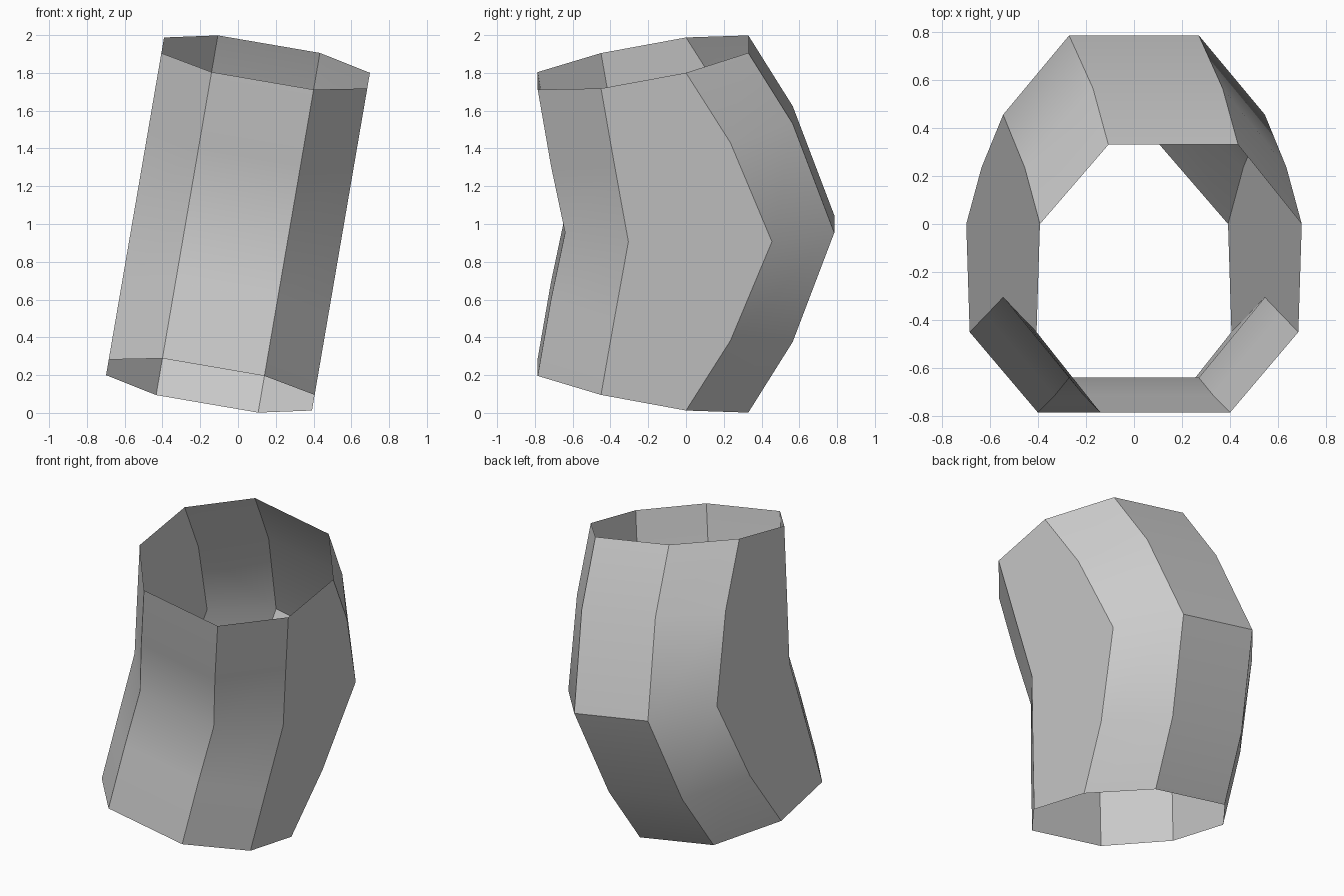
import bpy
import bmesh
import math
from mathutils import Matrix

cube = bpy.data.objects.get("Cube")
if cube:
    bpy.data.objects.remove(cube, do_unlink=True)

# One plain grey material
grey = bpy.data.materials.new("plain grey")
grey.use_nodes = True
colour = (0.6, 0.6, 0.6, 1)
grey.diffuse_color = colour
grey.node_tree.nodes["Principled BSDF"].inputs["Base Color"].default_value = colour

# Lengthwise edges from front to back: half width, then (y, height)
# at the elbow, halfway up and at the rim
INNER, OUTER = 0.274, 0.553
EDGES = [
    (INNER, [(-0.64, 0), (-0.715, 0.36), (-0.785, 0.769)]),
    (OUTER, [(-0.305, 0), (-0.38, 0.42), (-0.45, 0.823)]),
    (OUTER, [(0.455, 0), (0.235, 0.532), (0, 0.907)]),
    (INNER, [(0.785, 0), (0.565, 0.586), (0.33, 0.966)]),
]


def ring(bm, level):
    """Octagon at a level; negative levels mirror the upper half."""
    sign = -1 if level < 0 else 1
    right = [(w, *pts[abs(level)]) for w, pts in EDGES]
    left = [(-x, y, z) for x, y, z in reversed(right)]
    return [bm.verts.new((x, y, sign * z)) for x, y, z in right + left]


# Bent, open eight-sided tube
bm = bmesh.new()
rings = [ring(bm, level) for level in range(-2, 3)]
for low, high in zip(rings, rings[1:]):
    for i in range(8):
        j = (i + 1) % 8
        bm.faces.new((low[i], low[j], high[j], high[i]))

# Lean the tube sideways and stand it on the ground
bm.transform(Matrix.Translation((0, 0, 1)) @ Matrix.Rotation(0.17, 4, "Y"))
mesh = bpy.data.meshes.new("bent_tube")
bm.to_mesh(mesh)
bm.free()
mesh.materials.append(grey)
tube = bpy.data.objects.new("bent_tube", mesh)
bpy.context.collection.objects.link(tube)

# Smooth along the bend, sharp at the corners
bpy.ops.object.select_all(action="DESELECT")
tube.select_set(True)
bpy.context.view_layer.objects.active = tube
bpy.ops.object.shade_smooth_by_angle(angle=math.radians(30))
